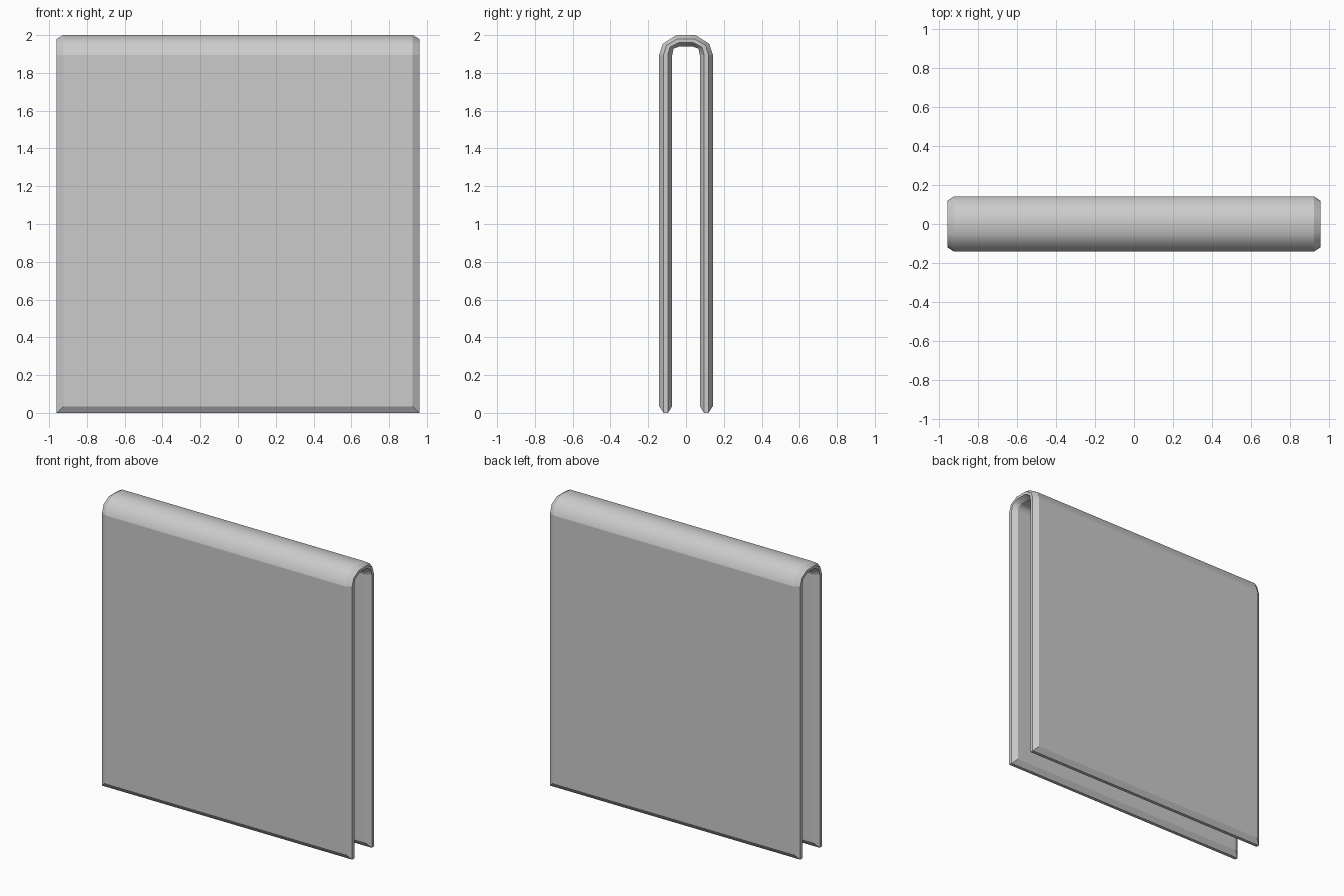
import bpy, bmesh

if "Cube" in bpy.data.objects:
    bpy.data.objects.remove(bpy.data.objects["Cube"])

# Left half of the fold, outer and inner skin as (y, z); mirrored for the right half
OUTER = [(-0.142, 0.0), (-0.142, 1.895), (-0.122, 1.955), (-0.05, 2.0)]
INNER = [(-0.073, 0.0), (-0.073, 1.895), (-0.066, 1.928), (-0.035, 1.94)]
outer = OUTER + [(-y, z) for y, z in reversed(OUTER)]
inner = INNER + [(-y, z) for y, z in reversed(INNER)]

# Chamfered sheet section as (x, depth through the thickness)
HALF, BEVEL = 0.96, 0.035
A, B = HALF - BEVEL, HALF
section = [(-A, 0), (A, 0), (B, 1/3), (B, 2/3), (A, 1), (-A, 1), (-B, 2/3), (-B, 1/3)]

bm = bmesh.new()
rings = []
last = len(outer) - 1
for i, (o, n) in enumerate(zip(outer, inner)):
    ring = []
    for x, t in section:
        y = o[0] + (n[0] - o[0]) * t
        z = o[1] + (n[1] - o[1]) * t
        if i in (0, last) and t in (0, 1):
            z += BEVEL  # chamfered bottom hem
        ring.append(bm.verts.new((x, y, z)))
    rings.append(ring)

# Sheet skin swept over the fold, smooth only round the bend
for i in range(last):
    a, b = rings[i], rings[i + 1]
    for k in range(8):
        j = (k + 1) % 8
        f = bm.faces.new((a[k], a[j], b[j], b[k]))
        f.smooth = 0 < i < last - 1

# Bottom hems
for r in (rings[0], rings[-1]):
    for q in ((0, 1, 2, 7), (7, 2, 3, 6), (6, 3, 4, 5)):
        bm.faces.new([r[k] for k in q])

bmesh.ops.recalc_face_normals(bm, faces=bm.faces)

# Keep chamfer lines and fold starts sharp
bend = {frozenset((rings[i][k], rings[i][(k + 1) % 8]))
        for i in range(2, last - 1) for k in range(8)}
for e in bm.edges:
    e.smooth = frozenset(e.verts) in bend

mesh = bpy.data.meshes.new("folded_sheet")
bm.to_mesh(mesh)
bm.free()
bpy.context.collection.objects.link(bpy.data.objects.new("folded_sheet", mesh))
